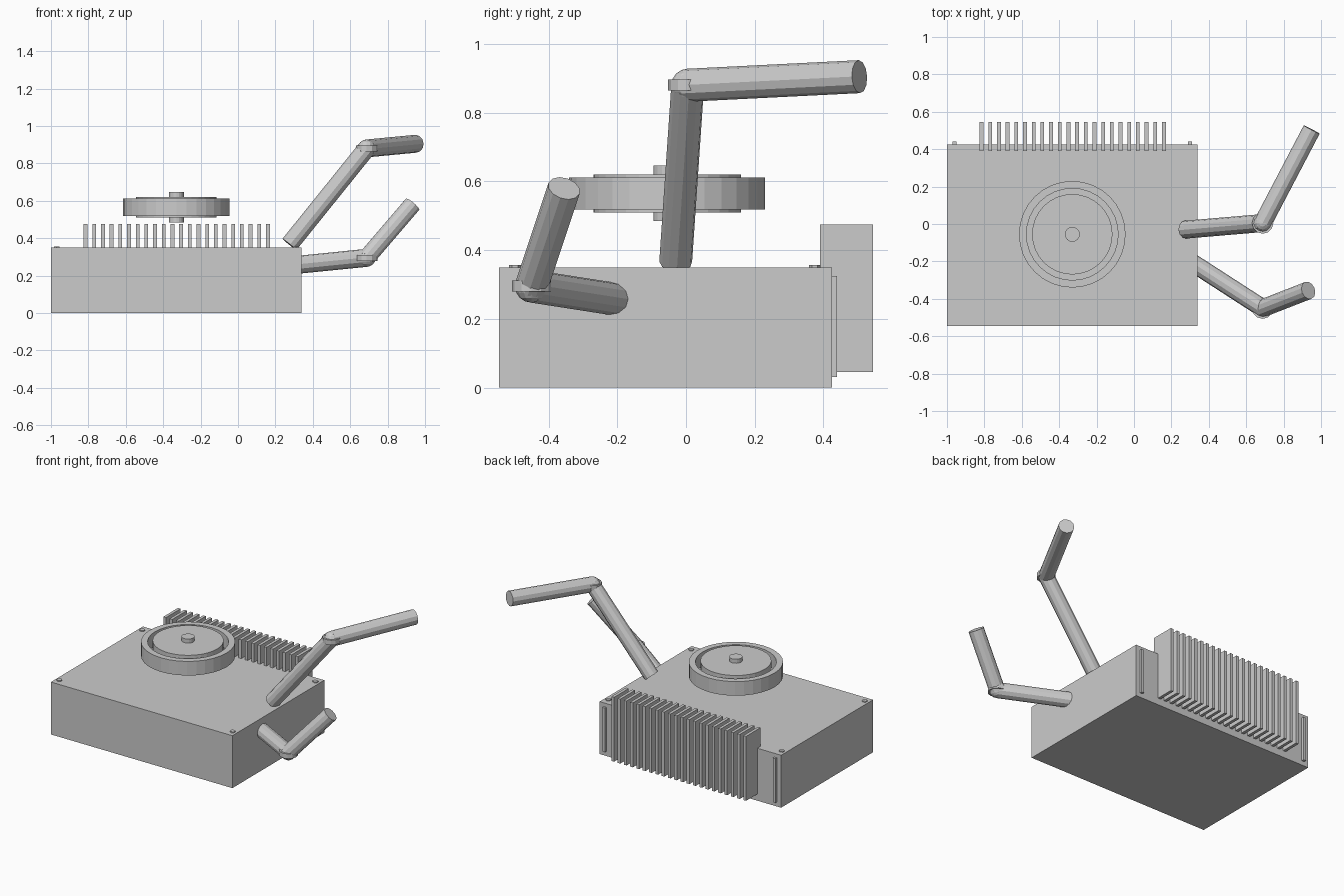
import bpy
from mathutils import Vector

cube = bpy.data.objects.get("Cube")
if cube:
    bpy.data.objects.remove(cube, do_unlink=True)

grey = bpy.data.materials.new("light_grey")
grey.use_nodes = True
grey.diffuse_color = (0.6, 0.6, 0.6, 1)
grey.node_tree.nodes["Principled BSDF"].inputs["Base Color"].default_value = (0.6, 0.6, 0.6, 1)


def finish(name):
    obj = bpy.context.object
    obj.name = name
    obj.data.materials.append(grey)
    return obj


def box(name, low, high):
    low, high = Vector(low), Vector(high)
    bpy.ops.mesh.primitive_cube_add(size=1, location=(low + high) / 2)
    bpy.context.object.scale = high - low
    return finish(name)


def rod(name, start, end, radius, sides):
    start, end = Vector(start), Vector(end)
    axis = end - start
    bpy.ops.mesh.primitive_cylinder_add(
        vertices=sides, radius=radius, depth=axis.length, location=(start + end) / 2,
        rotation=axis.to_track_quat('Z', 'Y').to_euler())
    return finish(name)


# Main housing
box("housing", (-1, -0.545, 0), (0.34, 0.425, 0.35))

# Corner screws on the lid
for x in (-0.97, 0.31):
    for y in (-0.498, 0.375):
        rod("lid_screw", (x, y, 0.345), (x, y, 0.357), 0.017, 6)

# Rear mounting strips
for x in (-0.96, 0.30):
    box("rear_strip", (x - 0.01, 0.42, 0.03), (x + 0.01, 0.44, 0.325))

# Cooling fins
FINS = 22
for i in range(FINS):
    x = -0.815 + i * 0.975 / (FINS - 1)
    box("cooling_fin", (x - 0.01, 0.39, 0.045), (x + 0.01, 0.545, 0.475))

# Floating wheel: open rim, hub disc and axle
wx, wy = -0.33, -0.055
rim = rod("wheel_rim", (wx, wy, 0.518), (wx, wy, 0.612), 0.285, 32)
bore = rod("rim_bore", (wx, wy, 0.4), (wx, wy, 0.7), 0.245, 32)
bore.hide_render = True
bore.hide_viewport = True
cut = rim.modifiers.new("bore", 'BOOLEAN')
cut.operation = 'DIFFERENCE'
cut.object = bore
rod("hub_disc", (wx, wy, 0.51), (wx, wy, 0.62), 0.215, 32)
rod("axle", (wx, wy, 0.485), (wx, wy, 0.647), 0.04, 16)


# Jointed arms
def arm(name, base, elbow, tip):
    rod(name + "_upper", base, elbow, 0.048, 12)
    rod(name + "_fore", elbow, tip, 0.048, 12)
    bpy.ops.mesh.primitive_uv_sphere_add(segments=12, ring_count=8, radius=0.048, location=elbow)
    finish(name + "_elbow_ball")
    offset = Vector((0, 0, 0.016))
    rod(name + "_elbow_collar", Vector(elbow) - offset, Vector(elbow) + offset, 0.057, 12)


arm("high_arm", (0.275, -0.03, 0.367), (0.688, 0.005, 0.88), (0.95, 0.505, 0.905))
arm("low_arm", (0.27, -0.18, 0.253), (0.688, -0.45, 0.295), (0.932, -0.355, 0.58))
